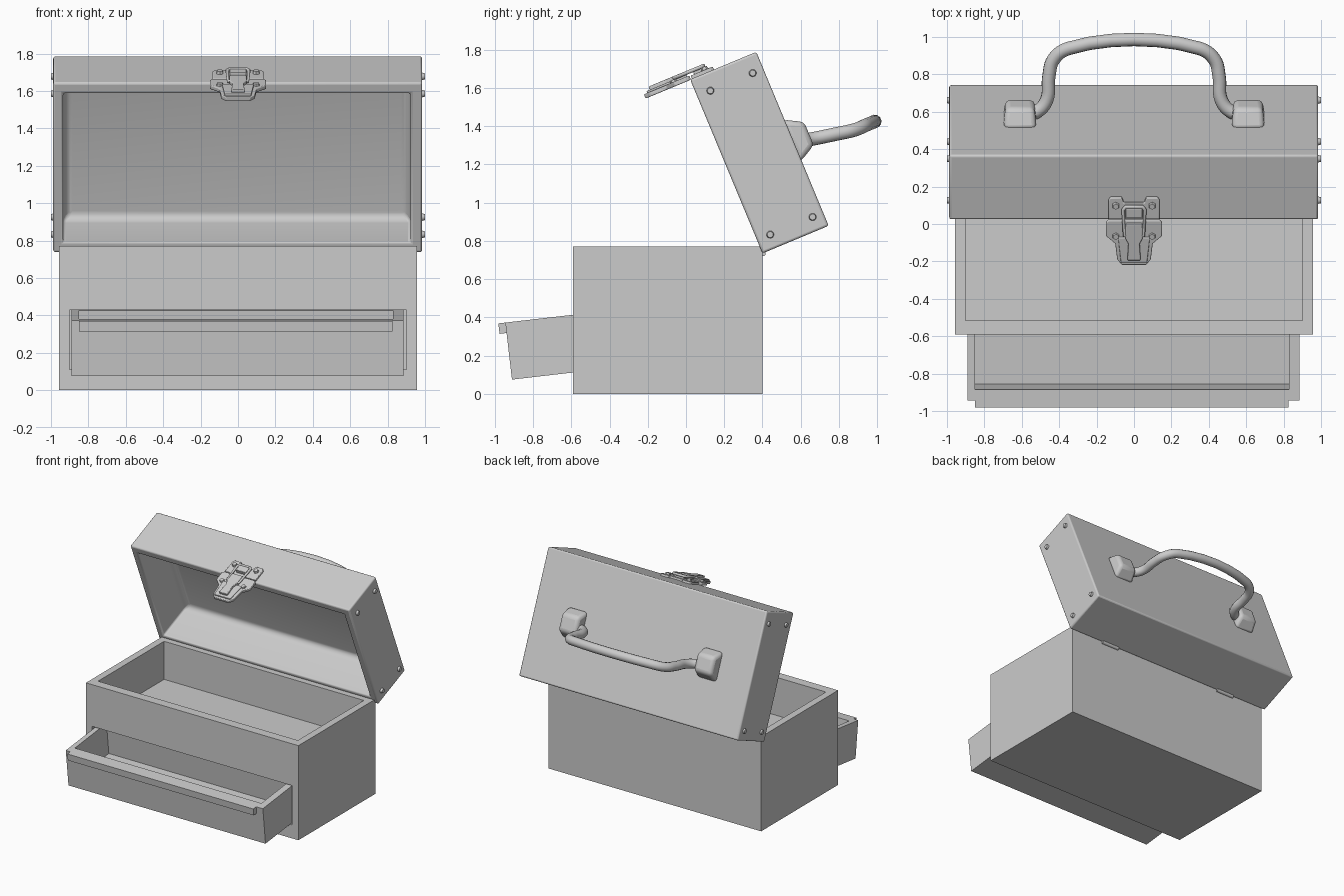
import bpy, bmesh, math
from mathutils import Matrix, Vector

if "Cube" in bpy.data.objects:
    bpy.data.objects.remove(bpy.data.objects["Cube"])

LID = Matrix.Translation((0, 0.40, 0.735)) @ Matrix.Rotation(math.radians(-67.4), 4, 'X')
DRAWER = Matrix.Translation((0, -0.91, 0.075)) @ Matrix.Rotation(math.radians(6.6), 4, 'X')


def finish(name, bm, mat=Matrix(), bevel=0, smooth=True):
    bmesh.ops.recalc_face_normals(bm, faces=bm.faces)
    bm.transform(mat)
    me = bpy.data.meshes.new(name)
    bm.to_mesh(me)
    bm.free()
    ob = bpy.data.objects.new(name, me)
    bpy.context.collection.objects.link(ob)
    if bevel:
        m = ob.modifiers.new("bevel", 'BEVEL')
        m.width, m.segments, m.limit_method = bevel, 3, 'ANGLE'
    if smooth:
        bpy.context.view_layer.objects.active = ob
        bpy.ops.object.select_all(action='DESELECT')
        ob.select_set(True)
        bpy.ops.object.shade_smooth_by_angle(angle=math.radians(35))
    return ob


def box(lo, hi):
    bm = bmesh.new()
    bmesh.ops.create_cube(bm, size=1)
    for v in bm.verts:
        v.co = [hi[i] if v.co[i] > 0 else lo[i] for i in range(3)]
    bm.normal_update()
    return bm


def pocket(bm, normal, lo, hi, depth):
    """Sink a rectangular recess into the face looking along normal."""
    n = Vector(normal)
    f = max(bm.faces, key=lambda f: f.normal.dot(n) * 10 + f.calc_center_median().dot(n))
    c = f.calc_center_median()
    bmesh.ops.inset_individual(bm, faces=[f], thickness=0.01)
    for v in f.verts:
        for i in range(3):
            if abs(n[i]) < 0.5:
                v.co[i] = hi[i] if v.co[i] > c[i] else lo[i]
    r = bmesh.ops.extrude_discrete_faces(bm, faces=[f])
    floor = r['faces'][0]
    for v in floor.verts:
        v.co -= n * depth
    bm.normal_update()
    return floor


def plate(name, half, y0, y1, bevel=0.005):
    """Mirrored (x, z) outline given as its right half, extruded along y on the lid."""
    bm = bmesh.new()
    pts = half + [(-x, z) for x, z in reversed(half)]
    f = bm.faces.new([bm.verts.new((x, y0, z)) for x, z in pts])
    r = bmesh.ops.extrude_face_region(bm, geom=[f])
    for v in r['geom']:
        if isinstance(v, bmesh.types.BMVert):
            v.co.y = y1
    return finish(name, bm, LID, bevel)


def stud(name, pos, axis, r, h, sides):
    bm = bmesh.new()
    bmesh.ops.create_cone(bm, cap_ends=True, segments=sides, radius1=r, radius2=r * 0.75, depth=h)
    rot = Vector(axis).to_track_quat('Z', 'Y').to_matrix().to_4x4()
    return finish(name, bm, LID @ Matrix.Translation(pos) @ rot)


def tube(name, pts, r, cyclic=False, mat=Matrix(), kind='BEZIER'):
    cu = bpy.data.curves.new(name, 'CURVE')
    cu.dimensions, cu.bevel_depth, cu.bevel_resolution = '3D', r, 4
    cu.use_fill_caps = True
    s = cu.splines.new('BEZIER')
    s.bezier_points.add(len(pts) - 1)
    for b, p in zip(s.bezier_points, pts):
        b.co = mat @ Vector(p)
        b.handle_left_type = b.handle_right_type = 'AUTO' if kind == 'BEZIER' else 'VECTOR'
    s.use_cyclic_u = cyclic
    s.resolution_u = 6
    ob = bpy.data.objects.new(name, cu)
    bpy.context.collection.objects.link(ob)


# body: upper tray and drawer slot
bm = box((-0.957, -0.59, 0), (0.957, 0.40, 0.77))
pocket(bm, (0, 0, 1), (-0.90, -0.515, 0), (0.90, 0.335, 0), 0.31)
pocket(bm, (0, -1, 0), (-0.90, 0, 0.11), (0.90, 0, 0.43), 0.8)
finish("body", bm, smooth=False)

# drawer, drooping slightly
bm = box((-0.89, 0, 0), (0.885, 0.52, 0.30))
pocket(bm, (0, 0, 1), (-0.85, 0.06, 0), (0.83, 0.47, 0), 0.26)
finish("drawer", bm, DRAWER, smooth=False)
finish("drawer_lip", box((-0.85, -0.037, 0.245), (0.825, 0.005, 0.30)), DRAWER, smooth=False)

# open lid, rounded inside
bm = box((-0.988, -0.985, 0), (0.985, 0, 0.375))
floor = pocket(bm, (0, 0, -1), (-0.935, -0.92, 0), (0.922, -0.06, 0), 0.32)
bmesh.ops.bevel(bm, geom=list(floor.edges), offset=0.05, segments=4, profile=0.5, affect='EDGES')
finish("lid", bm, LID, 0.012)

# rivets on the lid ends
for s in (-1, 1):
    for y in (-0.075, -0.89):
        for z in (0.075, 0.315):
            stud("lid_rivet", (s * 0.99, y, z), (s, 0, 0), 0.021, 0.022, 16)

# hinges
for s in (-1, 1):
    bm = bmesh.new()
    bmesh.ops.create_cone(bm, cap_ends=True, segments=16, radius1=0.015, radius2=0.015, depth=0.16)
    finish("hinge", bm, Matrix.Translation((s * 0.58, 0.402, 0.735)) @ Matrix.Rotation(math.pi / 2, 4, 'Y'))

# handle mounts
for s in (-1, 1):
    bm = box((-0.09, -0.12, -0.01), (0.09, 0.12, 0.09))
    for v in bm.verts:
        if v.co.z > 0.05:
            v.co.y *= 0.55
            v.co.x = v.co.x * 0.85
    finish("handle_mount", bm, LID @ Matrix.Translation((s * 0.61, -0.485, 0.375)), 0.025)

# handle bar
half = [(0.58, 0.585, 1.32), (0.52, 0.60, 1.322), (0.468, 0.66, 1.333), (0.455, 0.79, 1.36),
        (0.43, 0.88, 1.38), (0.345, 0.94, 1.405)]
tube("handle", half + [(-x, y, z) for x, y, z in reversed(half)], 0.036)

# latch: plate on the lid and hanging lower plate
plate("latch_upper_plate", [(0.055, 0.105), (0.065, 0.135), (0.125, 0.135), (0.137, 0.12),
                            (0.137, 0.01)], -0.98, -1.002)
plate("latch_lower_plate", [(0.137, 0.004), (0.150, -0.01), (0.150, -0.085), (0.10, -0.13),
                            (0.09, -0.22), (0.065, -0.253)], -0.982, -1.006)
plate("latch_base", [(0.085, -0.09), (0.07, -0.235)], -1.0, -1.016)

# latch lever, pulling loop and hook
plate("latch_lever", [(0.045, -0.01), (0.045, -0.09), (0.03, -0.12), (0.036, -0.215)], -1.0, -1.034)
plate("latch_hook", [(0.045, 0.085), (0.045, 0.03)], -0.995, -1.03)
loop = [(0.058, 0.075), (0.045, 0.092), (-0.045, 0.092), (-0.058, 0.075),
        (-0.052, -0.075), (0.052, -0.075)]
tube("latch_loop", [(x, -1.024, z) for x, z in loop], 0.010, True, LID, 'POLY')

# latch bolts
for x in (-0.097, 0.097):
    for z in (0.09, -0.085):
        stud("latch_bolt", (x, -1.008, z), (0, -1, 0), 0.022, 0.02, 6)
